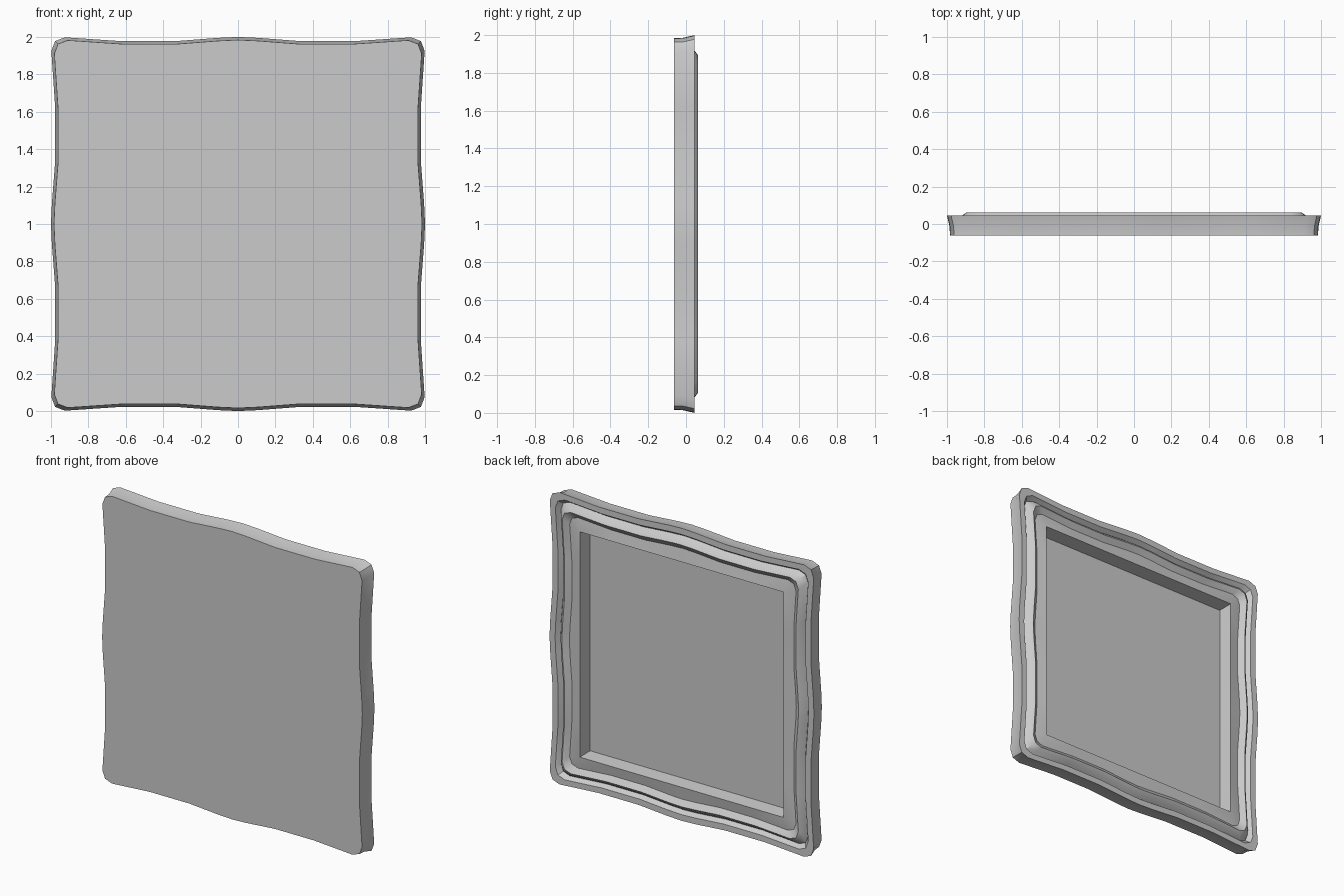
import bpy, bmesh, math

if "Cube" in bpy.data.objects:
    bpy.data.objects.remove(bpy.data.objects["Cube"])

# Wavy outline: half of one side (along, out), mirrored and turned four times
half = [(0.11, 0.995), (0.33, 0.978), (0.63, 0.978), (0.925, 0.998)]
side = [(-a, o) for a, o in reversed(half)] + [(0, 1)] + half + [(0.978, 0.978)]
outline = []
for turn in range(4):
    for x, z in side:
        for _ in range(turn):
            x, z = z, -x
        outline.append((x, z))

# Moulding section from front edge to back: (inset, depth y)
section = [(0.016, -0.0625), (0.014, -0.015), (0.0, 0.046), (0.042, 0.046),
           (0.063, 0.017), (0.085, 0.048), (0.105, 0.0625), (0.142, 0.034)]
# Straight-sided recess: (half width, depth y)
recess = [(0.77, 0.047), (0.762, -0.052)]

bm = bmesh.new()


def wavy_ring(inset, y):
    k = 1 - inset
    return [bm.verts.new((x * k, y, 1 + z * k)) for x, z in outline]


def square_ring(h, y):
    snap = lambda v: max(-h, min(h, v * h / 0.92))
    return [bm.verts.new((snap(x), y, 1 + snap(z))) for x, z in outline]


rings = [wavy_ring(*s) for s in section] + [square_ring(*r) for r in recess]
for a, b in zip(rings, rings[1:]):
    for i in range(len(a)):
        j = (i + 1) % len(a)
        bm.faces.new((a[i], a[j], b[j], b[i]))

# Flat front panel and recess floor
bm.faces.new(rings[0])
bm.faces.new(rings[-1])
bmesh.ops.remove_doubles(bm, verts=bm.verts, dist=0.0005)
bmesh.ops.recalc_face_normals(bm, faces=bm.faces)

mesh = bpy.data.meshes.new("wavy_frame_panel")
bm.to_mesh(mesh)
bm.free()
panel = bpy.data.objects.new("wavy_frame_panel", mesh)
bpy.context.collection.objects.link(panel)
bpy.context.view_layer.objects.active = panel
panel.select_set(True)
bpy.ops.object.shade_smooth_by_angle(angle=math.radians(30))
